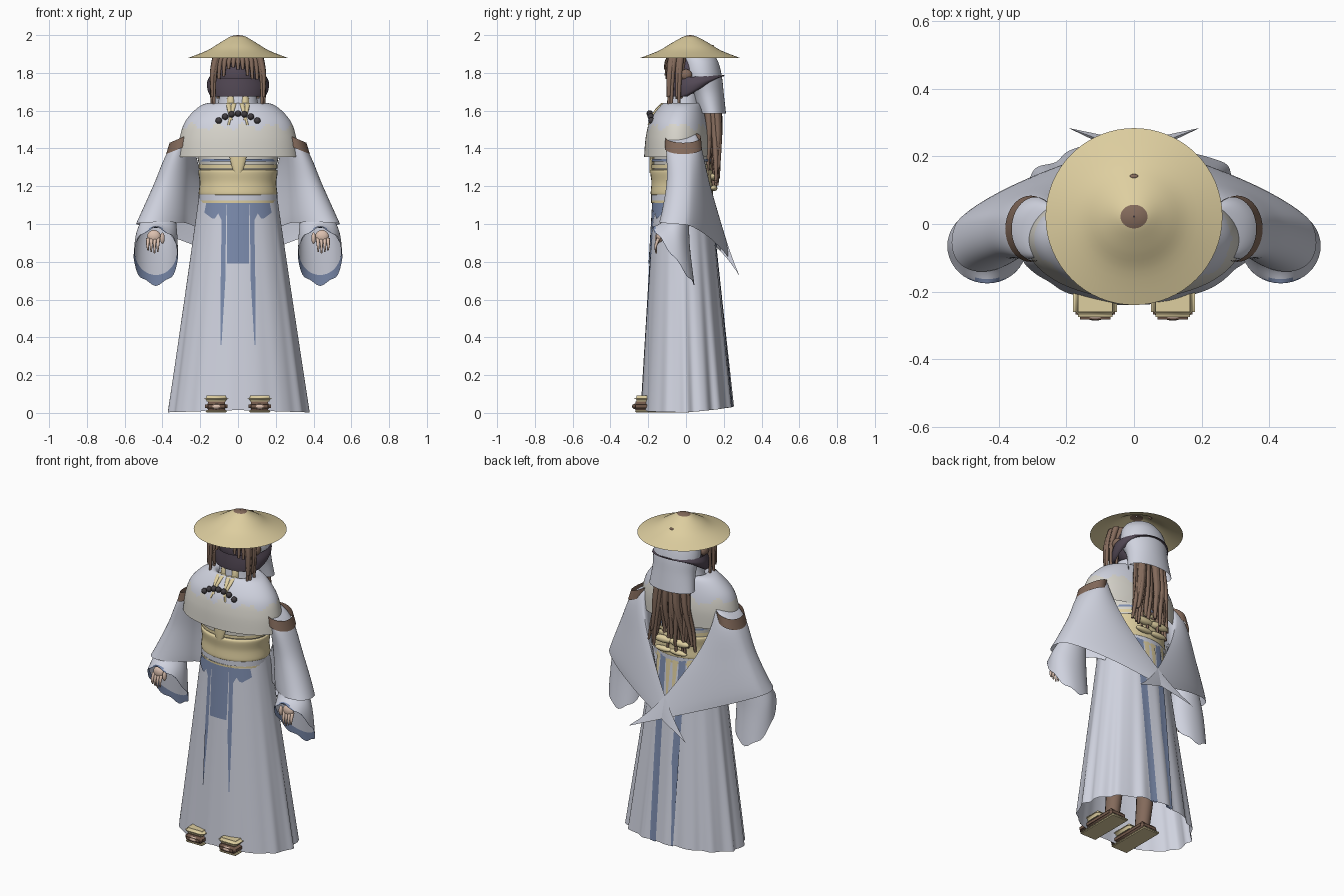
import bpy, bmesh, math, random
from mathutils import Vector

cube = bpy.data.objects.get("Cube")
if cube:
    bpy.data.objects.remove(cube)
random.seed(4)
TAU = math.tau


def material(name, r, g, b):
    m = bpy.data.materials.new(name)
    m.use_nodes = True
    m.diffuse_color = (r, g, b, 1)
    m.node_tree.nodes["Principled BSDF"].inputs["Base Color"].default_value = (r, g, b, 1)
    return m


WHITE = material("cool white cloth", .63, .65, .74)
CREAM = material("cream cloth", .68, .66, .60)
TAN = material("straw tan", .73, .62, .35)
BLUE = material("dusty blue", .20, .26, .42)
BROWN = material("hair brown", .23, .145, .105)
PLUM = material("dark plum", .085, .065, .09)
SKIN = material("skin", .72, .53, .43)
BEAD = material("bead grey", .05, .045, .05)
LEATHER = material("sandal brown", .17, .10, .07)


def finish(bm, name, mats, mirror=False, angle=50):
    bmesh.ops.recalc_face_normals(bm, faces=bm.faces)
    me = bpy.data.meshes.new(name)
    bm.to_mesh(me)
    bm.free()
    for m in mats:
        me.materials.append(m)
    ob = bpy.data.objects.new(name, me)
    bpy.context.collection.objects.link(ob)
    if mirror:
        ob.modifiers.new("mirror", "MIRROR").use_mirror_merge = False
    bpy.ops.object.select_all(action="DESELECT")
    ob.select_set(True)
    bpy.context.view_layer.objects.active = ob
    bpy.ops.object.shade_smooth_by_angle(angle=math.radians(angle))


def spline(keys, n):
    """Smooth rows through the key tuples, as (t, values)."""
    out, last = [], len(keys) - 1
    for i in range(last):
        a, b, c, d = (keys[max(0, min(last, i + k))] for k in (-1, 0, 1, 2))
        for j in range(n + (i == last - 1)):
            u = j / n
            out.append(((i + u) / last, [
                q + u * ((r - p) + u * (2 * p - 5 * q + 4 * r - s + u * (3 * (q - r) + s - p))) / 2
                for p, q, r, s in zip(a, b, c, d)]))
    return out


def skin_rows(bm, rows, rule=None, closed=True):
    vs = [[bm.verts.new(p) for p in row] for row in rows]
    n = len(rows[0])
    for a, b in zip(vs, vs[1:]):
        for i in range(n if closed else n - 1):
            f = bm.faces.new((a[i], a[(i + 1) % n], b[(i + 1) % n], b[i]))
            if rule:
                f.material_index = rule(f.calc_center_median())
    return vs


def loft(bm, keys, segs=40, n=5, warp=None, rule=None, cap=False):
    """Key: centre x y z, radius x y, tilt across x and y."""
    rows = []
    for t, (x, y, z, rx, ry, tx, ty) in spline(keys, n):
        row = []
        for i in range(segs):
            a = TAU * i / segs
            p = Vector((x + rx * math.cos(a), y + ry * math.sin(a),
                        z + tx * math.cos(a) + ty * math.sin(a)))
            row.append(warp(p, a, t) if warp else p)
        rows.append(row)
    vs = skin_rows(bm, rows, rule)
    if cap:
        bm.faces.new(vs[0])
        bm.faces.new(vs[-1])


def part(name, mats, keys, mirror=False, **kw):
    bm = bmesh.new()
    loft(bm, keys, **kw)
    finish(bm, name, mats, mirror)


def ring(z, rx, ry, y=0.0, ty=0.0):
    return (0, y, z, rx, ry, 0, ty)


def balls(name, mat, items, mirror=False):
    bm = bmesh.new()
    for c, s in items:
        g = bmesh.ops.create_uvsphere(bm, u_segments=20, v_segments=12, radius=1)["verts"]
        for v in g:
            v.co = Vector(c) + Vector(s) * v.co
    finish(bm, name, [mat], mirror)


def box(name, mat, c, s, bevel=.01):
    bm = bmesh.new()
    bmesh.ops.create_cube(bm, size=1)
    for v in bm.verts:
        v.co = Vector(c) + Vector(s) * v.co
    bmesh.ops.bevel(bm, geom=bm.edges[:], offset=bevel, segments=3, affect="EDGES")
    finish(bm, name, [mat], True)


def strands(name, mat, paths, r, mirror=False):
    bm = bmesh.new()
    for path in paths:
        k = len(path) - 1
        loft(bm, [(*p, r * (1 - .65 * i / k), r * (1 - .65 * i / k), 0, 0)
                  for i, p in enumerate(path)], segs=8, n=4, cap=True)
    finish(bm, name, [mat], mirror, 75)


# Hat with a brown tip
part("straw_hat", [TAN, BROWN],
     [ring(2, .002, .002, .022), ring(1.992, .04, .035, .022), ring(1.957, .10, .10, .022),
      ring(1.918, .165, .165, .022), ring(1.88, .262, .262, .022)],
     segs=64, n=4, rule=lambda c: int(c.z > 1.99))
balls("hat_knot", BROWN, [((0, .14, 1.941), (.014, .008, .008))])


# Head, mask and head wrap
def chin_line(p, a, t):
    return Vector((p.x, p.y, max(p.z, 1.675)))


balls("head", PLUM, [((0, .015, 1.79), (.12, .105, .13))])
part("face_mask", [PLUM], [ring(1.70, .145, .13, .048, .08), ring(1.712, .16, .146, .05, .075),
                           ring(1.745, .165, .152, .052, .038), ring(1.78, .152, .149, .052, .008)],
     warp=chin_line)
part("head_wrap", [WHITE], [ring(1.91, .09, .085, .05), ring(1.86, .128, .1, .07),
                            ring(1.78, .145, .105, .085), ring(1.69, .137, .085, .115),
                            ring(1.585, .147, .075, .137)])
balls("temple_hair", BROWN, [((.128, 0, 1.79), (.02, .032, .03))], True)
part("neck_wrap", [WHITE], [ring(1.58, .12, .09, -.01), ring(1.64, .105, .085, -.01),
                            ring(1.69, .098, .08, -.01)])
part("inner_collar", [TAN], [(.035, -.07, 1.60, .025, .032, 0, 0), (.037, -.068, 1.65, .024, .032, 0, 0),
                             (.035, -.062, 1.685, .022, .03, 0, 0)], mirror=True, segs=12)

# Hair
back = []
for i in range(40):
    x, y = random.uniform(-.11, .11), random.uniform(.105, .165)
    drift = random.uniform(-.02, .02)
    back.append([(x * .8, y, 1.66), (x, y + .012, 1.48), (x * 1.12 + drift, y + drift, 1.33),
                 (x * 1.2 + drift * 1.6, y + drift, random.uniform(1.18, 1.3))])
strands("back_hair", BROWN, back, .021)
side = []
for i in range(9):
    x, y = random.uniform(.10, .137), random.uniform(-.09, -.005)
    side.append([(x * .8, y * .8, 1.91), (x, y, 1.8), (x + .002, y - .006, random.uniform(1.61, 1.68))])
strands("side_locks", BROWN, side, .02, True)
fringe = []
for i in range(11):
    x = -.115 + .23 * i / 10
    e = 1.83 - 7 * x * x + random.uniform(-.03, .01)
    fringe.append([(x * .6, -.05, 1.92), (x, -.095 + 2 * x * x, 1.87), (x * 1.1, -.11 + 2 * x * x, e)])
strands("fringe", BROWN, fringe, .021)

# Shoulder cape with a cream lower half
part("shoulder_cape", [WHITE, CREAM],
     [ring(1.60, .10, .08, -.015), ring(1.64, .13, .095, -.02), ring(1.625, .20, .115, -.025),
      ring(1.55, .275, .15, -.04), ring(1.46, .308, .168, -.045), ring(1.355, .32, .172, -.05)],
     segs=120, n=8,
     rule=lambda c: int(c.z < 1.515 + .014 * math.sin(c.x * 45) + .01 * math.sin(c.x * 97)))
balls("beads", BEAD, [((x * .034, -.192 + .003 * abs(x), 1.585 - .0042 * x * x), (.017,) * 3)
                      for x in range(-3, 4)])
strands("neck_tassels", TAN, [[(.02, -.115, 1.64), (.03, -.158, 1.6), (.05, -.198, 1.525)],
                              [(.05, -.11, 1.64), (.045, -.158, 1.6), (.035, -.188, 1.55)]], .016, True)

# Torso and sash
part("torso", [CREAM], [ring(1.10, .195, .15, -.02), ring(1.25, .195, .15, -.02),
                        ring(1.40, .22, .15, -.02), ring(1.56, .2, .12, -.02)])
part("sash", [TAN], [ring(1.155, .197, .155, -.022), ring(1.16, .208, .165, -.022),
                     ring(1.22, .203, .161, -.022), ring(1.28, .21, .167, -.022),
                     ring(1.287, .195, .15, -.022)])
for i, (z, h, m) in enumerate([(1.118, .006, TAN), (1.14, .015, WHITE), (1.305, .01, TAN), (1.338, .006, BLUE)]):
    part("waist_band_" + str(i), [m], [ring(z - h, .208, .162, -.022), ring(z + h, .208, .162, -.022)], n=1)
part("front_strap", [TAN], [(0, -.18, 1.27, .022, .012, 0, 0), (0, -.18, 1.31, .035, .013, 0, 0),
                            (0, -.18, 1.38, .05, .012, 0, 0)], segs=12)
balls("back_bow", TAN, [((.055, .148, 1.25), (.07, .02, .022)), ((.05, .148, 1.19), (.06, .018, .016))], True)


# Skirt with folds, fading out toward the flat front
def skirt_point(a, z, off=0.0):
    t = (1.16 - z) / 1.16
    calm = .2 + .8 * min(1, max(0, math.sin(a) + .85))
    fold = 1 + t * calm * (.028 * math.cos(15 * a + .6) + .008 * math.cos(26 * a))
    rx, ry = .205 + .165 * t, .152 + .094 * t
    return Vector(((rx * fold + off) * math.cos(a), -.02 + .025 * t + (ry * fold + off) * math.sin(a), z))


bm = bmesh.new()
skin_rows(bm, [[skirt_point(TAU * i / 160, 1.16 - j / 24 * (1.145 - .02 * max(0, math.sin(TAU * i / 160))
                                                            + .012 * abs(math.cos(TAU * i / 160))))
                for i in range(160)] for j in range(25)])
finish(bm, "skirt", [WHITE])


def patch(name, mat, keys, front=True, mirror=True):
    """Cloth strip showing on both sides of the skirt, through (z, x from, x to)."""
    bm = bmesh.new()
    for off in (.0045, -.0045):
        rows = []
        for k0, k1 in zip(keys, keys[1:]):
            for j in range(9):
                z, x0, x1 = (p + (q - p) * j / 8 for p, q in zip(k0, k1))
                rx = .205 + .165 * (1.16 - z) / 1.16
                angles = [math.acos((x0 + (x1 - x0) * i / 8) / rx) for i in range(9)]
                rows.append([skirt_point(-a if front else a, z, off) for a in angles])
        skin_rows(bm, rows, closed=False)
    bmesh.ops.remove_doubles(bm, verts=bm.verts, dist=.0001)
    finish(bm, name, [mat], mirror)


patch("front_panel", BLUE, [(1.11, -.058, .058), (.79, -.056, .056)], mirror=False)
patch("front_ribbon", BLUE, [(1.11, .058, .13), (1.02, .062, .085), (.7, .066, .09), (.36, .086, .09)])
patch("hip_patch", BLUE, [(1.11, .09, .165), (1.06, .1, .175), (1.03, .12, .135)])
patch("back_ribbon", BLUE, [(1.15, .045, .085), (.03, .035, .08)], False)
patch("back_tail", TAN, [(1.15, .005, .04), (1.05, .01, .035), (.85, .015, .02)], False)
patch("back_tail_outer", TAN, [(1.15, .09, .12), (.95, .1, .11)], False)


# Wide sleeves turned forward, with long tails crossing behind the back
def tail(p, a, t):
    w = max(0, 1 - abs(a - 2.1) / 1.7) ** 1.6 * t ** 2.8
    return p + Vector((-.52, .145, -.27)) * w + Vector((0, -.055 * math.cos(a) * t * t, 0))


part("outer_sleeves", [WHITE],
     [(.21, -.02, 1.50, .04, .04, -.02, 0), (.298, -.015, 1.43, .063, .086, -.03, 0),
      (.35, 0, 1.22, .10, .10, -.02, 0), (.395, 0, 1, .145, .13, 0, -.01)],
     mirror=True, segs=60, n=7, warp=tail)
part("armbands", [BROWN], [(.292, -.015, 1.46, .07, .094, -.03, 0),
                           (.306, -.014, 1.40, .075, .098, -.03, 0)], mirror=True, n=2)


def wave(p, a, t):
    return p + Vector((0, 0, .008 * t ** 4 * math.sin(7 * a)))


part("inner_sleeves", [WHITE, BLUE],
     [(.41, -.035, 1.08, .075, .05, 0, 0), (.43, -.055, .95, .108, .075, 0, -.06),
      (.435, -.065, .83, .118, .11, 0, -.15)],
     mirror=True, n=9, warp=wave, rule=lambda c: int(c.y < -.162 and c.z > .9))
part("sleeve_trim", [BLUE], [(.4345, -.061, .855, .112, .098, 0, -.125),
                             (.435, -.067, .829, .117, .109, 0, -.149)], mirror=True, warp=wave)

# Hands
balls("palms", SKIN, [((.445, -.14, .935), (.036, .02, .033)), ((.40, -.15, .925), (.012, .014, .03))], True)
strands("fingers", SKIN, [[(.422 + .018 * i, -.145, .925), (.424 + .018 * i, -.16, .885),
                           (.425 + .017 * i, -.158, .845 + .008 * abs(i - 1))] for i in range(4)], .011, True)

# Legs and sandals
part("legs", [BROWN], [(.11, -.06, .05, .04, .045, 0, 0), (.11, -.03, .3, .05, .055, 0, 0),
                       (.1, -.02, .7, .07, .07, 0, 0)], mirror=True, segs=16)
box("sandal_soles", TAN, (.115, -.125, .009), (.115, .29, .014), .005)
box("feet", LEATHER, (.115, -.14, .036), (.118, .285, .046), .014)
balls("toes", SKIN, [((.115, -.268, .034), (.036, .018, .015))], True)
box("sandal_straps", TAN, (.115, -.19, .075), (.13, .17, .032), .014)
